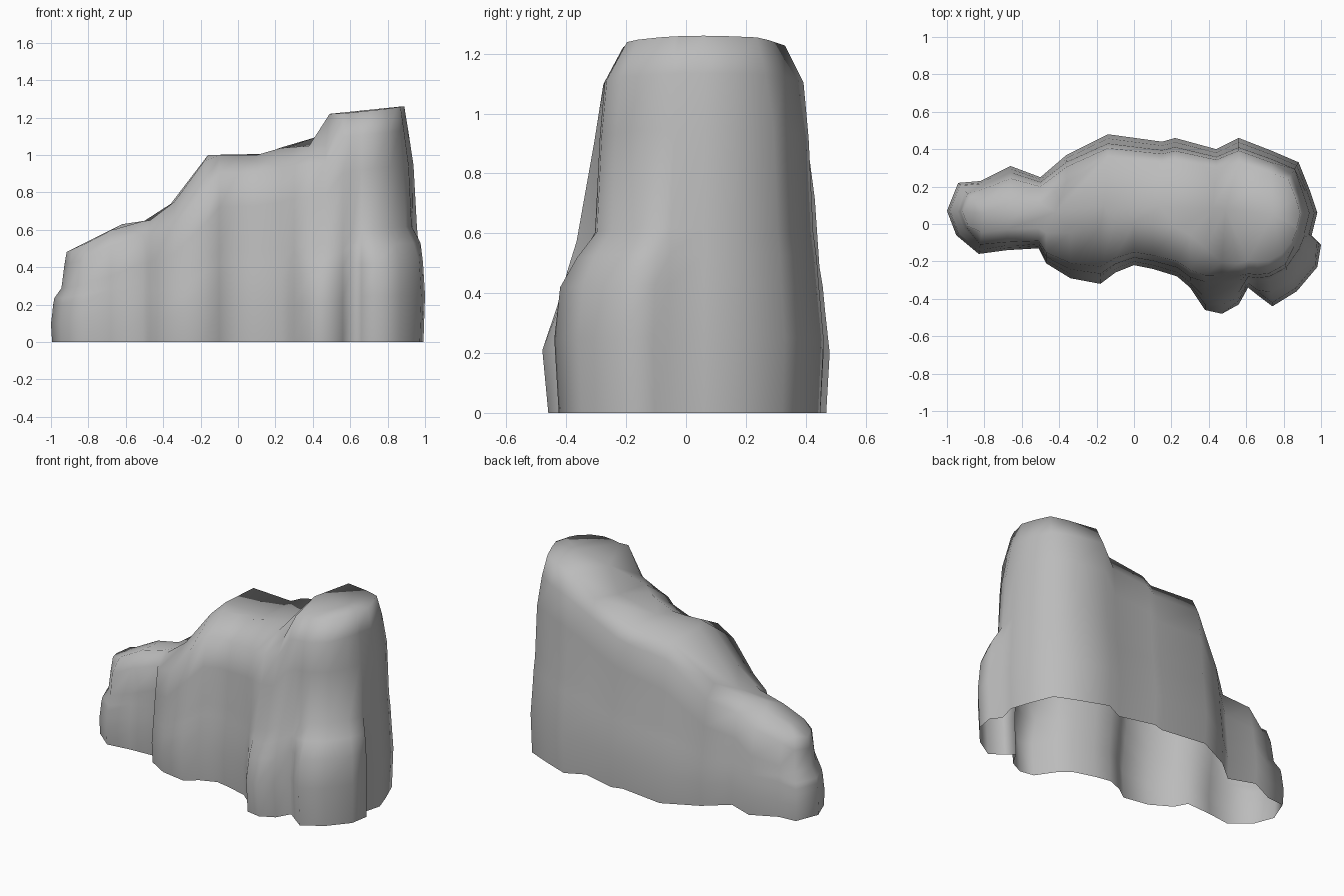
import bpy
import bmesh
from math import hypot

cube = bpy.data.objects.get("Cube")
if cube:
    bpy.data.objects.remove(cube, do_unlink=True)

# Widest footprint of the rock: left tip, front, right end, back
OUTLINE = [
    (-1, .07), (-.95, -.06), (-.83, -.16), (-.68, -.14), (-.51, -.13),
    (-.47, -.21), (-.34, -.29), (-.18, -.32), (-.1, -.26), (0, -.22),
    (.1, -.24), (.23, -.28), (.3, -.34), (.38, -.46), (.47, -.48),
    (.56, -.43), (.61, -.34), (.66, -.38), (.74, -.44), (.87, -.36),
    (.98, -.23), (1, -.11), (.95, -.06), (.98, .06), (.94, .18),
    (.88, .33), (.74, .39), (.56, .46), (.44, .4), (.22, .46),
    (.15, .44), (-.14, .48), (-.36, .37), (-.5, .25), (-.66, .31),
    (-.82, .23), (-.94, .22),
]
# Height of the summit along x, and the line of the ridge in plan
SUMMIT = [(-.92, .48), (-.62, .63), (-.42, .66), (-.16, 1), (.14, 1),
          (.2, 1.035), (.42, 1.055), (.49, 1.22), (.88, 1.26)]
RIDGE = [(-.9, .06), (-.5, .05), (-.2, .1), (.5, .08), (.75, .05)]
STATIONS = [-.8, -.62, -.42, -.16, .14, .42, .49, .74]
# Lower wall rings as (fraction of summit height, inset towards the ridge)
WALL = [(0, .03), (.2, 0), (.34, .04), (.42, .06), (.49, .09)]
# Height fraction and inset of the shoulder, along x
SHOULDER = [(-.7, .6), (-.4, .68), (-.1, .72), (.6, .75)]
SHOULDER_INSET = [(-.95, .28), (-.8, .13), (.9, .13), (.95, .16)]
# Height fraction of the upper edge, and the insets above it
EDGE = [(-.8, .86), (-.4, .9), (.4, .91), (.56, .9)]
FRONT_EDGE = [(-.95, .36), (-.82, .22), (.4, .22), (.6, .17), (.87, .18),
              (.95, .27)]
BACK_EDGE = [(-.95, .36), (-.82, .27), (-.5, .25), (-.3, .2), (.7, .17),
             (.94, .25)]
FRONT_TOP = [(-.95, .42), (-.8, .55), (-.5, .6), (-.2, .72), (.2, .72),
             (.4, .6), (.56, .35)]
BACK_TOP = [(-.95, .45), (-.82, .75), (-.5, .7), (-.3, .4), (-.14, .32),
            (.94, .34)]
# How far forward the front wall may reach at each height fraction
FRONT_LIMIT = [(0, -.46), (.2, -.48), (.34, -.43), (.47, -.37),
               (.78, -.3), (.93, -.27), (1, -.21)]


def interp(table, x):
    """Piecewise linear lookup, clamped at both ends."""
    if x <= table[0][0]:
        return table[0][1]
    for (xa, ya), (xb, yb) in zip(table, table[1:]):
        if x <= xb:
            return ya + (yb - ya) * (x - xa) / (xb - xa)
    return table[-1][1]


def wall_point(x, y, level, inset):
    """A point on the rock wall above one footprint point."""
    # Above the front buttress the wall steps back to the tall column
    if level > .4 and x > .58 and y < 0:
        grow = 1.15 if level < .45 else 1
        dx, dy = x - .66, y - .06
        k = max(1, hypot(dx / .31, dy / .4) / grow)
        x, y = .66 + dx / k, .06 + dy / k
    cx = min(max(x, STATIONS[0]), .72)
    cy = interp(RIDGE, cx)
    x += (cx - x) * inset
    y += (cy - y) * inset
    y = max(y, interp(FRONT_LIMIT, level))
    # The step up to the column lies further right on the front
    return x, y, level * interp(SUMMIT, x + .25 * min(y, 0))


def ridge_point(x):
    """The nearest shared point on the ridge."""
    s = min(STATIONS, key=lambda station: abs(station - x))
    return s, interp(RIDGE, s), interp(SUMMIT, s)


def column(x, y):
    """All points from the ground to the ridge above one footprint point."""
    edge, top = (FRONT_EDGE, FRONT_TOP) if y < .1 else (BACK_EDGE, BACK_TOP)
    rings = WALL + [(interp(SHOULDER, x), interp(SHOULDER_INSET, x)),
                    (interp(EDGE, x), interp(edge, x)),
                    (1, interp(top, x))]
    return [wall_point(x, y, f, s) for f, s in rings] + [ridge_point(x)]


# Open-bottomed shell, closed along the ridge
bm = bmesh.new()
columns = [[bm.verts.new(p) for p in column(x, y)] for x, y in OUTLINE]
for left, right in zip(columns, columns[1:] + columns[:1]):
    for k in range(len(left) - 1):
        bm.faces.new((left[k], right[k], right[k + 1], left[k + 1]))
bmesh.ops.remove_doubles(bm, verts=bm.verts[:], dist=.0005)
for face in bm.faces:
    face.smooth = True

mesh = bpy.data.meshes.new("rock")
bm.to_mesh(mesh)
bm.free()
rock = bpy.data.objects.new("rock", mesh)
bpy.context.collection.objects.link(rock)

# Plain stone colour
stone = bpy.data.materials.new("stone grey")
stone.use_nodes = True
color = (.5, .5, .5, 1)
stone.diffuse_color = color
stone.node_tree.nodes["Principled BSDF"].inputs["Base Color"].default_value = color
mesh.materials.append(stone)
